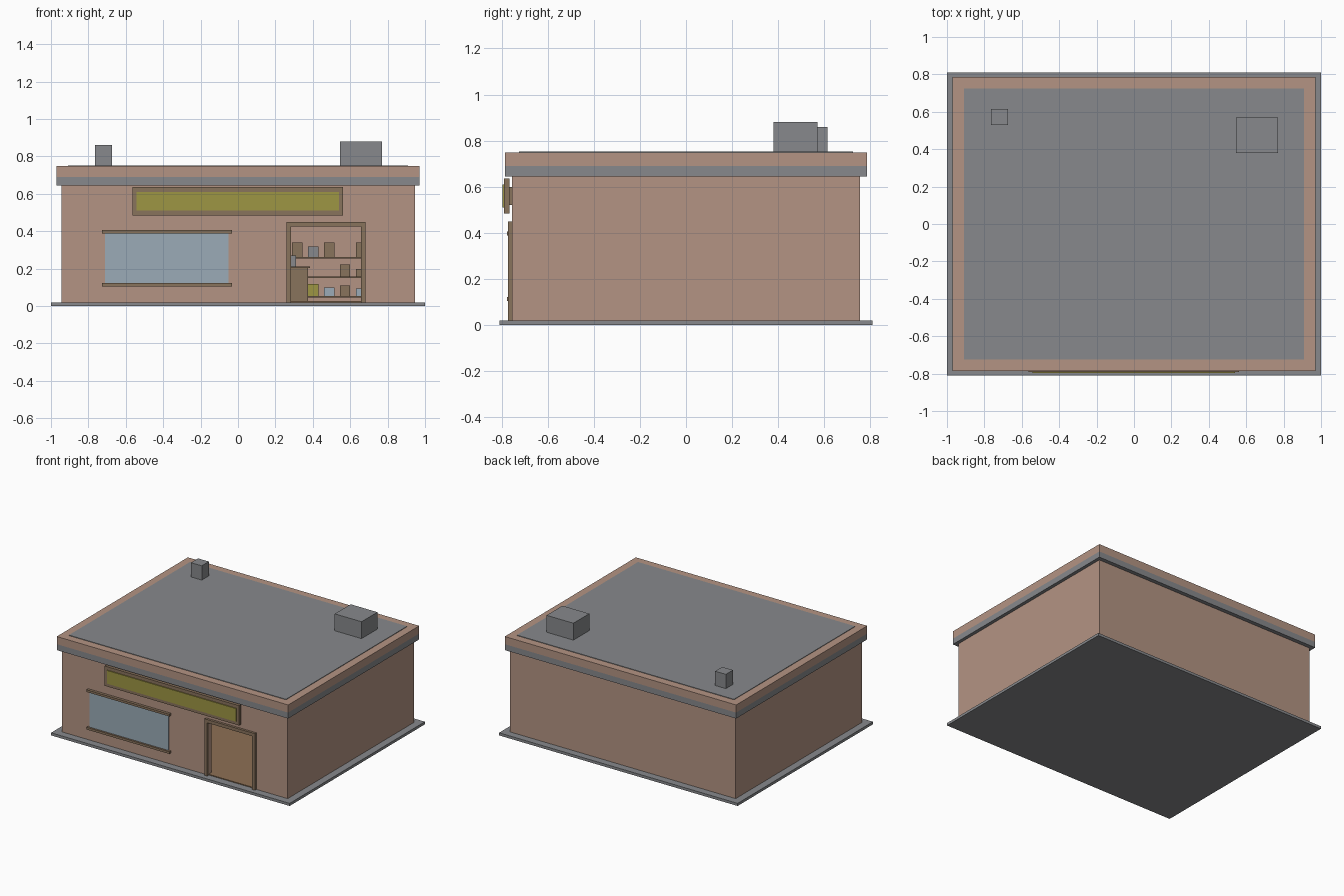
import bpy

if "Cube" in bpy.data.objects:
    bpy.data.objects.remove(bpy.data.objects["Cube"])


def material(name, r, g, b):
    """Flat colour from 0-255 screen values."""
    m = bpy.data.materials.new(name)
    lin = [((c / 255 + 0.055) / 1.055) ** 2.4 for c in (r, g, b)]
    m.diffuse_color = (*lin, 1)
    m.use_nodes = True
    m.node_tree.nodes["Principled BSDF"].inputs["Base Color"].default_value = m.diffuse_color
    return m


TAN = material("tan_wall", 180, 148, 131)
GRAY = material("gray_concrete", 135, 137, 140)
BROWN = material("brown_trim", 137, 115, 92)
FLOOR = material("wood_floor", 141, 112, 84)
YELLOW = material("yellow_sign", 158, 150, 68)
BLUE = material("pale_blue_glass", 155, 171, 183)


def box(name, x, y, z, mat):
    """Box from (min, max) ranges on each axis."""
    bpy.ops.mesh.primitive_cube_add(size=1, location=[(a + b) / 2 for a, b in (x, y, z)])
    ob = bpy.context.object
    ob.name = name
    ob.scale = [b - a for a, b in (x, y, z)]
    bpy.ops.object.transform_apply(location=False, rotation=False, scale=True)
    ob.data.materials.append(mat)
    return ob


W, D, T = 0.945, 0.755, 0.04        # wall half width, half depth, thickness
Z0, Z1 = 0.02, 0.645                # wall bottom and top
DOOR = (0.28, 0.66)

# Ground slab and interior floor
box("base_slab", (-1, 1), (-0.81, 0.81), (0, 0.02), GRAY)
box("shop_floor", (-W + T, W - T), (-D + 0.003, D - T), (0.015, 0.026), FLOOR)

# Walls, the front one in three pieces around the doorway
box("back_wall", (-W, W), (D - T, D), (Z0, Z1), TAN)
for side, s in (("left", -1), ("right", 1)):
    xs = sorted((s * (W - T), s * W))
    box(side + "_wall", xs, (-D, D - T), (Z0, Z1), TAN)
FY = (-D, -D + T)
box("front_wall_left", (-W + T, DOOR[0]), FY, (Z0, Z1), TAN)
box("front_wall_right", (DOOR[1], W - T), FY, (Z0, Z1), TAN)
box("front_wall_over_door", DOOR, FY, (0.425, Z1), TAN)

# Roof: gray band, tan parapet, gray deck
box("roof_band", (-0.97, 0.97), (-0.785, 0.785), (0.645, 0.69), GRAY)
box("roof_parapet", (-0.97, 0.97), (-0.785, 0.785), (0.69, 0.748), TAN)
box("roof_deck", (-0.91, 0.91), (-0.725, 0.725), (0.745, 0.752), GRAY)
box("roof_vent", (-0.765, -0.675), (0.53, 0.615), (0.75, 0.86), GRAY)
box("air_unit", (0.545, 0.77), (0.38, 0.57), (0.75, 0.88), GRAY)

# Sign board
box("sign_frame", (-0.565, 0.562), (-0.79, -0.765), (0.485, 0.635), BROWN)
box("sign_mount", (-0.45, 0.45), (-0.767, -0.75), (0.52, 0.60), BROWN)
box("sign_panel", (-0.542, 0.54), (-0.797, -0.789), (0.51, 0.61), YELLOW)

# Window with sill and head trim
box("window_glass", (-0.71, -0.05), (-0.762, -0.754), (0.11, 0.40), BLUE)
for name, z in (("window_sill", 0.105), ("window_head", 0.389)):
    box(name, (-0.728, -0.032), (-0.776, -0.754), (z, z + 0.017), BROWN)

# Door frame
for name, x in (("door_jamb_left", (0.26, 0.283)), ("door_jamb_right", (0.658, 0.683))):
    box(name, x, (-0.773, -0.75), (Z0, 0.449), BROWN)
box("door_header", (0.283, 0.658), (-0.773, -0.75), (0.424, 0.449), BROWN)

# Counter with till
box("counter", (-0.36, 0.374), (0.0, 0.18), (0.02, 0.203), BROWN)
box("counter_top", (-0.375, 0.386), (-0.015, 0.195), (0.203, 0.211), BROWN)
box("till", (0.18, 0.31), (0.04, 0.15), (0.211, 0.27), GRAY)

# Shelves on the back wall, with goods: (column, height, colour)
goods = [
    (0.045, [(0, 0.065, YELLOW), (1, 0.045, BLUE), (2, 0.055, BROWN), (3, 0.04, BLUE)]),
    (0.150, [(2, 0.062, BROWN), (3, 0.04, BROWN)]),
    (0.253, [(0, 0.055, GRAY), (1, 0.077, BROWN), (3, 0.077, BROWN)]),
]
for row, (z, items) in enumerate(goods):
    box(f"shelf_{row}", (-0.75, 0.75), (0.56, D - T), (z, z + 0.009), BROWN)
    for col, h, mat in items:
        for k in range(4):          # pattern repeats along the shelf
            x = 0.375 + 0.085 * col - 0.34 * k
            box(f"goods_{row}_{col}_{k}", (x, x + 0.055), (0.59, 0.67), (z + 0.009, z + 0.009 + h), mat)
